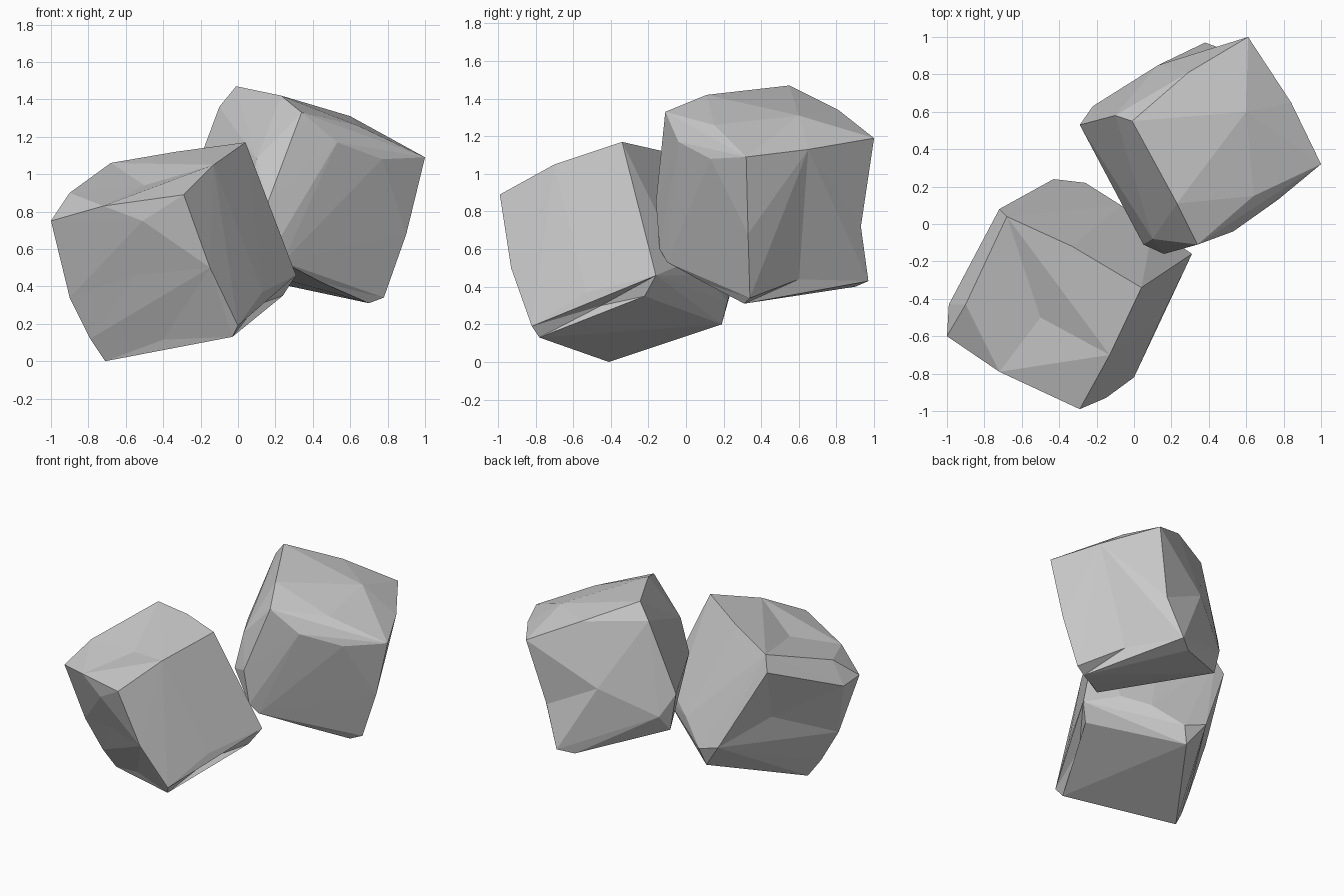
import bpy, bmesh
from mathutils import Vector
from mathutils.geometry import intersect_point_line, closest_point_on_tri

if "Cube" in bpy.data.objects:
    bpy.data.objects.remove(bpy.data.objects["Cube"])


def carve(bm, p):
    """Sink one vertex at p into the nearest facet, or the nearest edge if that is close."""
    p = Vector(p)
    face = min(bm.faces, key=lambda f: (closest_point_on_tri(p, *[v.co for v in f.verts]) - p).length)
    foot = closest_point_on_tri(p, *[v.co for v in face.verts])

    def gap(e):
        q, t = intersect_point_line(foot, e.verts[0].co, e.verts[1].co)
        return (q - foot).length
    edge = min(face.edges, key=gap)
    if gap(edge) < 0.1:
        t = intersect_point_line(foot, edge.verts[0].co, edge.verts[1].co)[1]
        _, v = bmesh.utils.edge_split(edge, edge.verts[0], min(max(t, 0.1), 0.9))
        for f in list(v.link_faces):
            far = [w for w in f.verts if w is not v and not any(v in e.verts for e in w.link_edges if e in f.edges)]
            bmesh.utils.face_split(f, v, far[0])
    else:
        v = bmesh.ops.poke(bm, faces=[face])["verts"][0]
    v.co = p


def rock(name, corners, chips, dents):
    """Faceted boulder: hull around eight block corners and worn edge points, then dented."""
    bm = bmesh.new()
    for p in corners + chips:
        bm.verts.new(p)
    hull = bmesh.ops.convex_hull(bm, input=bm.verts[:])
    junk = {v for v in hull["geom_interior"] + hull["geom_unused"]
            if isinstance(v, bmesh.types.BMVert) and v.is_valid}
    bmesh.ops.delete(bm, geom=list(junk), context='VERTS')
    bmesh.ops.triangulate(bm, faces=bm.faces[:])
    for p in dents:
        carve(bm, p)
    bmesh.ops.recalc_face_normals(bm, faces=bm.faces[:])
    me = bpy.data.meshes.new(name)
    bm.to_mesh(me)
    bm.free()
    ob = bpy.data.objects.new(name, me)
    bpy.context.collection.objects.link(ob)
    return ob


# lower boulder, front left
rock("lower_boulder",
     [(0.04, -0.34, 1.17), (-0.29, -0.99, 0.89), (-1.0, -0.6, 0.75), (-0.68, 0.04, 1.06),
      (0.31, -0.16, 0.46), (0.0, -0.82, 0.19), (-0.71, -0.41, 0.0), (-0.43, 0.24, 0.38)],
     [(-0.26, 0.22, 0.32), (-0.3, 0.19, 0.2), (-0.72, 0.08, 0.95), (-0.99, -0.43, 0.73),
      (-0.9, -0.43, 0.9), (-0.72, -0.79, 0.83), (-0.51, -0.88, 0.75), (-0.13, -0.7, 1.05),
      (-0.33, -0.12, 1.12), (-0.15, -0.93, 0.5), (-0.03, -0.78, 0.13),
      (0.13, -0.53, 0.37), (0.24, -0.22, 0.35), (0.17, -0.22, 0.7), (0.1, -0.02, 0.52),
      (-0.07, 0.1, 0.46), (-0.9, -0.5, 0.34), (-0.79, -0.45, 0.12)],
     [(-0.4, -0.6, 0.115),    # underside, front edge
      (0.1, -0.45, 0.3),      # underside, right edge
      (-0.65, -0.07, 0.55),   # left face
      (-0.5, -0.5, 0.94),     # top
      (-0.55, -0.72, 0.46)])  # front face

# upper boulder, back right
rock("upper_boulder",
     [(0.34, -0.11, 1.33), (1.0, 0.32, 1.09), (0.61, 1.0, 1.19), (-0.01, 0.55, 1.47),
      (0.19, -0.14, 0.6), (0.7, 0.31, 0.31), (0.38, 0.97, 0.43), (-0.25, 0.54, 0.58)],
     [(0.78, 0.34, 0.34), (0.9, 0.33, 0.68), (0.77, 0.13, 1.08), (0.53, -0.04, 1.17),
      (0.64, 0.15, 1.26), (0.23, 0.11, 1.42), (0.29, 0.81, 1.34), (0.84, 0.65, 1.13),
      (0.6, 0.6, 1.31), (-0.1, 0.58, 1.36), (-0.15, 0.57, 1.16), (-0.22, 0.63, 0.7),
      (0.13, 0.85, 0.9), (0.16, -0.16, 0.85), (0.05, -0.11, 0.82), (0.24, -0.1, 0.53),
      (0.1, -0.08, 1.08), (-0.29, 0.53, 0.85), (0.28, 0.9, 0.4)],
     [(0.58, 0.6, 0.44),      # underside, right edge
      (0.49, 0.93, 0.72),     # back right edge
      (0.45, 0.1, 0.42)])     # underside, front edge
